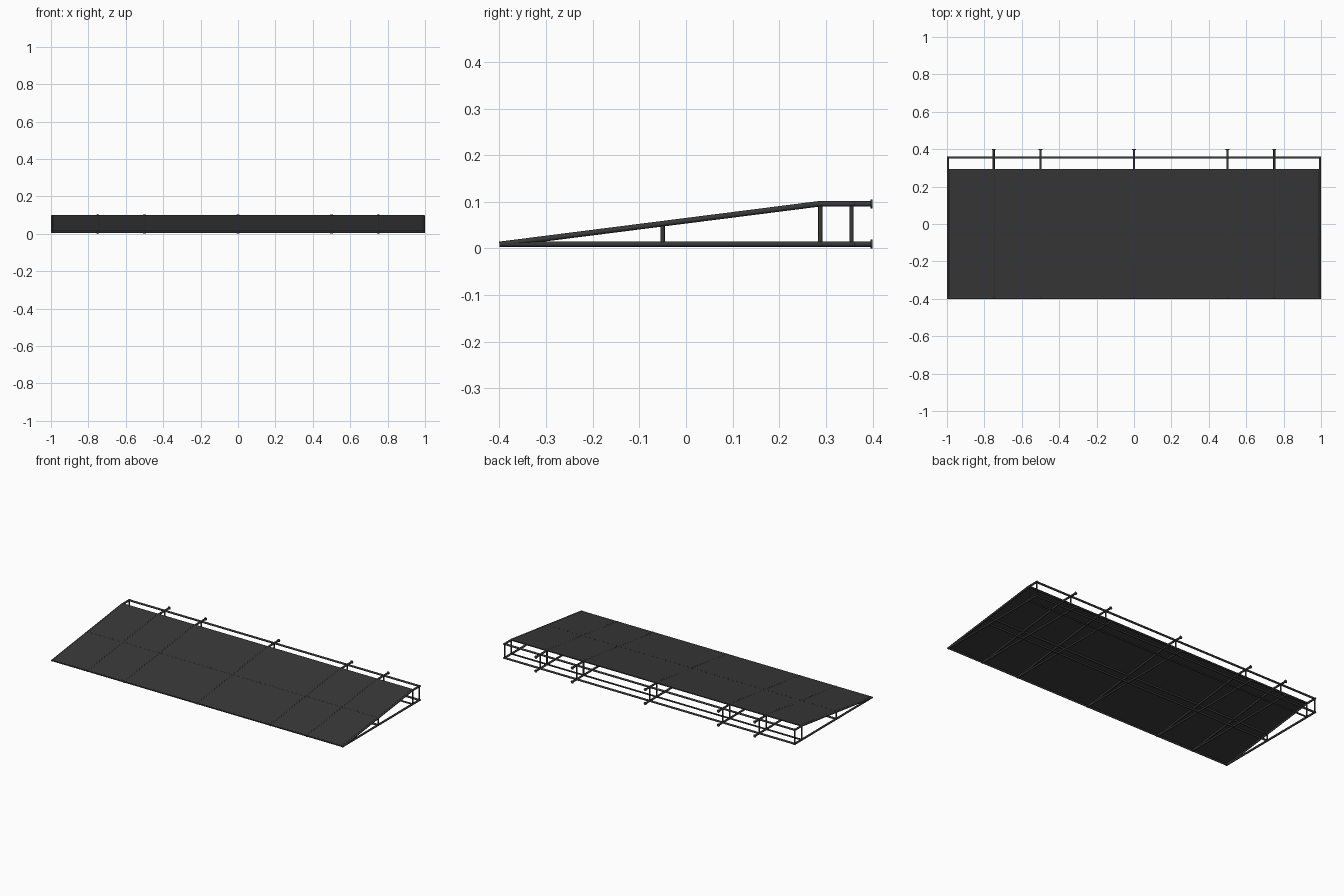
import bpy
from mathutils import Vector

if "Cube" in bpy.data.objects:
    bpy.data.objects.remove(bpy.data.objects["Cube"])

dark = bpy.data.materials.new("dark_steel")
dark.diffuse_color = (0.04, 0.04, 0.04, 1)
dark.use_nodes = True
dark.node_tree.nodes["Principled BSDF"].inputs["Base Color"].default_value = dark.diffuse_color

R, LOW, HIGH = 0.006, 0.0095, 0.0955
FRONT, KNEE, BACK, MID = -0.394, 0.284, 0.355, -0.05
END = 0.994


def slope_z(y):
    return LOW + (HIGH - LOW) * (y - FRONT) / (KNEE - FRONT)


def tube(name, points, radius=R):
    # round bar following a path
    cu = bpy.data.curves.new(name, 'CURVE')
    cu.dimensions = '3D'
    cu.bevel_depth = radius
    cu.bevel_resolution = 2
    cu.use_fill_caps = True
    sp = cu.splines.new('POLY')
    sp.points.add(len(points) - 1)
    for p, co in zip(sp.points, points):
        p.co = (*co, 1)
    ob = bpy.data.objects.new(name, cu)
    bpy.context.collection.objects.link(ob)
    cu.materials.append(dark)
    return ob


# side and inner frames: lower rail, sloped upper rail, posts
for x in (-END, -0.75, -0.5, 0, 0.5, 0.75, END):
    inner = abs(x) < 0.9
    back = 0.4 if inner else BACK + R
    tube("lower_rail", [(x, -0.4, LOW), (x, back, LOW)])
    tube("upper_rail", [(x, -0.4, slope_z(-0.4)), (x, KNEE, HIGH), (x, back, HIGH)])
    for y in (MID, 0.288, BACK):
        tube("post", [(x, y, LOW), (x, y, min(slope_z(y), HIGH))], 0.0045)
    if inner:
        # small collars on the protruding rail ends
        for z in (LOW, HIGH):
            tube("end_collar", [(x, 0.396, z), (x, 0.4, z)], 0.0095)

# cross bars running the full width
for y in (FRONT, MID, 0.288, BACK):
    for z in {LOW, min(slope_z(y), HIGH)}:
        tube("cross_bar", [(-END, y, z), (END, y, z)], R if y != 0.288 else 0.005)

# thin sloping deck, just below the tops of the rails
top = 0.0045
prof = [(-0.4, slope_z(-0.4) + top), (KNEE, HIGH + top), (0.294, HIGH + top)]
verts = [Vector((x, y, z)) for x in (-0.99, 0.99) for y, z in prof]
me = bpy.data.meshes.new("deck")
me.from_pydata(verts, [], [(0, 3, 4, 1), (1, 4, 5, 2)])
deck = bpy.data.objects.new("deck", me)
bpy.context.collection.objects.link(deck)
me.materials.append(dark)
mod = deck.modifiers.new("thickness", 'SOLIDIFY')
mod.thickness = 0.002
mod.offset = -1
